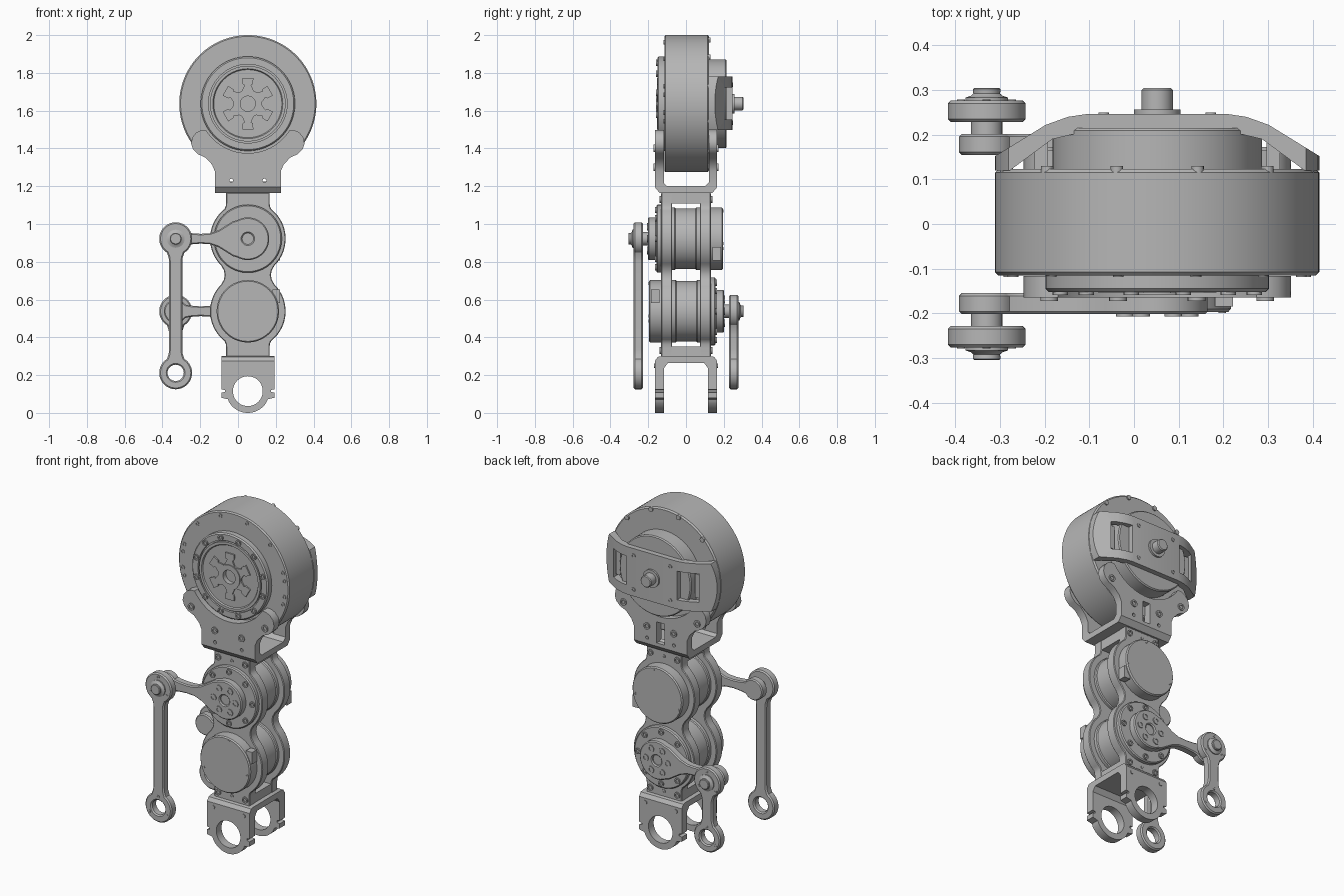
import bpy, bmesh, math
from mathutils import Vector

if "Cube" in bpy.data.objects:
    bpy.data.objects.remove(bpy.data.objects["Cube"], do_unlink=True)

CX = 0.052                      # x of the main axis; parts are laid out relative to it
TOP, MID, LOW = 1.637, 0.922, 0.538   # heights of the three motor axes
ARM = -0.382                    # offset of the side links

grey = bpy.data.materials.new("machined_grey")
grey.use_nodes = True
grey.diffuse_color = (0.47, 0.47, 0.47, 1)
grey.node_tree.nodes["Principled BSDF"].inputs["Base Color"].default_value = grey.diffuse_color


def finish(name, bm):
    """Clean a bmesh, shift it onto the main axis and make it an object."""
    bmesh.ops.remove_doubles(bm, verts=bm.verts, dist=1e-5)
    bmesh.ops.recalc_face_normals(bm, faces=bm.faces)
    bmesh.ops.translate(bm, verts=bm.verts, vec=(CX, 0, 0))
    mesh = bpy.data.meshes.new(name)
    bm.to_mesh(mesh)
    bm.free()
    mesh.materials.clear()
    mesh.materials.append(grey)
    mesh.shade_smooth()
    mesh.set_sharp_from_angle(angle=math.radians(30))
    obj = bpy.data.objects.new(name, mesh)
    bpy.context.scene.collection.objects.link(obj)
    return obj


def plate(name, loops, a, b, axis="y", bevel=0.0):
    """Extrude outlines (later loops are holes) from a to b along an axis."""
    a, b = min(a, b), max(a, b)
    curve = bpy.data.curves.new(name, "CURVE")
    curve.dimensions, curve.fill_mode = "2D", "BOTH"
    curve.extrude = (b - a) / 2 - bevel
    curve.bevel_depth, curve.offset, curve.bevel_resolution = bevel, -bevel, 0
    for loop in loops:
        spline = curve.splines.new("POLY")
        spline.points.add(len(loop) - 1)
        for p, (u, v) in zip(spline.points, loop):
            p.co = (u, v, 0, 1)
        spline.use_cyclic_u = True
    tmp = bpy.data.objects.new(name, curve)
    mesh = bpy.data.meshes.new_from_object(tmp)
    bm = bmesh.new()
    bm.from_mesh(mesh)
    for v in bm.verts:
        u, w, d = v.co.x, v.co.y, v.co.z + (a + b) / 2
        v.co = {"x": (d, u, w), "y": (u, d, w), "z": (u, w, d)}[axis]
    bpy.data.objects.remove(tmp)
    bpy.data.curves.remove(curve)
    bpy.data.meshes.remove(mesh)
    return finish(name, bm)


def lathe(name, profile, centres, seg=64):
    """Revolve (radius, y) points about y-parallel axes through (x, z) centres."""
    bm = bmesh.new()
    for cx, cz in centres:
        rings = []
        for k in range(seg):
            t = 2 * math.pi * k / seg
            rings.append([bm.verts.new((cx + r * math.cos(t), y, cz + r * math.sin(t)))
                          for r, y in profile])
        for k in range(seg):
            p, q = rings[k - 1], rings[k]
            for i in range(len(profile) - 1):
                bm.faces.new((p[i], p[i + 1], q[i + 1], q[i]))
    return finish(name, bm)


def arc(cx, cz, r, a0, a1, n=24):
    ts = [math.radians(a0 + (a1 - a0) * i / n) for i in range(n + 1)]
    return [(cx + r * math.cos(t), cz + r * math.sin(t)) for t in ts]


def circle(cx, cz, r, n=48):
    return arc(cx, cz, r, 0, 360, n)[:-1]


def rect(x0, x1, z0, z1):
    return [(x0, z0), (x1, z0), (x1, z1), (x0, z1)]


def sym(half, cx=0):
    """Close a right-hand half outline by mirroring it."""
    return half + [(2 * cx - x, z) for x, z in reversed(half)]


def around(cz, r, angles, cx=0):
    return [(cx + r * math.cos(math.radians(t)), cz + r * math.sin(math.radians(t))) for t in angles]


def bolts(name, centres, y, s, r=0.016, h=0.007):
    """Socket-head bolts standing on the surface y, facing s."""
    lathe(name, [(r, y - s * 0.003), (r, y + s * h), (r * 0.55, y + s * h),
                 (r * 0.55, y + s * 0.001), (0, y + s * 0.001)], centres, 16)


def boolean(obj, cutter, operation):
    mod = obj.modifiers.new("cut", "BOOLEAN")
    mod.object, mod.operation = cutter, operation
    bpy.context.view_layer.update()
    graph = bpy.context.evaluated_depsgraph_get()
    mesh = bpy.data.meshes.new_from_object(obj.evaluated_get(graph))
    obj.modifiers.clear()
    obj.data = mesh
    mesh.set_sharp_from_angle(angle=math.radians(30))
    bpy.data.objects.remove(cutter)


# Large top motor: stepped face, hub and housing in one turned profile
lathe("top_motor_housing", [
    (0, -.13), (.04, -.13), (.04, -.158), (.07, -.158), (.07, -.145), (.18, -.145),
    (.185, -.152), (.2, -.152), (.2, -.138), (.208, -.138), (.208, -.152), (.243, -.152),
    (.25, -.145), (.25, -.115), (.356, -.115), (.363, -.108), (.363, .115),
    (.355, .123), (0, .123)], [(0, TOP)], 128)
star = []
for k in range(6):
    t = 90 + 60 * k
    for r, d in ((.075, -24), (.1, -10), (.108, -15), (.14, -12), (.14, 12), (.108, 15), (.1, 10), (.075, 24)):
        star += around(TOP, r, [t + d])
plate("output_star", [star, circle(0, TOP, .06)], -.153, -.14)
bolts("star_bolts", around(TOP, .122, range(30, 390, 60)), -.145, -1, .012)
bolts("ring_bolts", around(TOP, .225, range(15, 375, 30)), -.152, -1, .017)
bolts("rim_bolts", around(TOP, .336, [75, 105, 45, 135, 8, 16, -8, -16, 164, 172, 188, 196]),
      -.115, -1, .012, .004)
lathe("rim_lugs", [(0, .095), (.014, .095), (.014, .13), (0, .13)],
      around(TOP, .349, range(15, 375, 30)), 16)

# Rear cover, bridge with side windows, and shaft
lathe("rear_cover", [(0, .12), (.235, .12), (.235, .209), (.229, .215), (0, .215)], [(0, TOP)], 96)
bridge = plate("rear_bridge", [sym([
    (.37, .12), (.37, .148), (.25, .222), (.2, .24), (.16, .246)]) [:10] + [
    (-.33, .12), (-.235, .19), (-.15, .21), (.15, .21), (.235, .19), (.33, .12)]],
    TOP - .14, TOP + .143, "z")
boolean(bridge, plate("trim", [circle(0, TOP, .363, 96)], 0, .4), "INTERSECT")
for s in (-1, 1):
    boolean(bridge, plate("window", [rect(*sorted((s * .165, s * .28)), TOP - .085, TOP + .085)],
                          0, .4), "DIFFERENCE")
    plate("terminal_block", [rect(*sorted((s * .245, s * .275)), TOP - .07, TOP + .07)], .12, .19)
lathe("rear_shaft", [(0, .2), (.052, .2), (.052, .257), (.035, .257), (.035, .3), (.03, .305),
                     (0, .305)], [(0, TOP)], 48)
bolts("bridge_bolts", [(x, TOP + z) for x in (-.12, .12) for z in (-.1, .1)], .246, 1, .012, .004)

# Cradle holding the top motor
cradle = sym([(.175, 1.195), (.175, 1.28), (.19, 1.315), (.225, 1.352), (.265, 1.37), (.29, 1.395),
              (.3, 1.425), (.293, 1.46), (.272, 1.485), (.245, 1.497)] + arc(0, TOP, .262, -32, -89))
holes = [circle(x, 1.23, .01, 12) for x in (-.088, .088)]
plate("cradle_front", [cradle] + holes, -.165, -.116)
plate("cradle_back", [cradle, rect(-.025, .025, 1.215, 1.34)] + holes, .121, .165)
plate("cradle_floor", [sym([(.14, 1.165), (.165, 1.195), (.125, 1.225), (.1, 1.2)])],
      -.175, .175, "x")
for s in (-1, 1):
    bolts("cradle_bolts", [(-.088, 1.3), (.088, 1.3), (-.242, 1.4), (.242, 1.4)], s * .165, s, .02)

# Double-lobed frame carrying the two smaller motors
lobes = sym([(.115, 1.165), (.115, 1.115), (.117, 1.095)] + arc(0, MID, .2, 52, -45)
            + [(.127, .755), (.122, .73), (.127, .705)] + arc(0, LOW, .2, 45, -52)
            + [(.117, .365), (.115, .345), (.115, .295)])
for s, side in ((-1, "front"), (1, "back")):
    plate("frame_" + side, [lobes], s * .074, s * .132, bevel=.004)
    bolts("frame_bolts_" + side, [(x, z) for x in (-.088, .088) for z in (1.13, .33)], s * .132, s, .018)
    bolts("frame_pins_" + side, [(0, 1.13), (0, .33)], s * .132, s, .01, .003)
plate("frame_top_block", [rect(-.13, .13, 1.108, 1.168)], -.113, .113, "x")
plate("frame_bottom_block", [rect(-.13, .13, .29, .352)], -.113, .113, "x")

# Two smaller motors, each with crank, joint and hanging link on its output side s
for side, s, z in (("front", -1, MID), ("back", 1, LOW)):
    body = [(0, .157), (.174, .157), (.18, .151), (.18, .13), (.165, .13), (.165, .06), (.16, .055),
            (.16, -.05), (.165, -.055), (.165, -.19), (.159, -.197), (0, -.197)]
    lathe("motor_" + side, [(r, s * y) for r, y in body], [(0, z)], 96)
    bolts("flange_bolts_" + side, around(z, .152, range(0, 360, 45)), s * .157, s, .017)
    bolts("cap_bolts_" + side, around(z, .148, (80, 200, 350)), -s * .197, -s, .008, .002)
    plate("connector_" + side, [rect(.13, .17, z + s * .08 - .035, z + s * .08 + .035)],
          -s * .14, -s * .185)

    upper = (arc(ARM, 0, .062, 180, 35) + [(-.305, .03), (-.25, .026), (-.2, .029), (-.155, .045),
             (-.115, .07), (-.08, .092)] + arc(0, 0, .113, 118, 0))
    outline = [(x, z + h) for x, h in upper] + [(x, z - h) for x, h in upper[-2:0:-1]]
    plate("crank_" + side, [outline, circle(0, z, .03, 24)], s * .155, s * .202, bevel=.006)
    bolts("crank_bolts_" + side, around(z, .072, range(0, 360, 60)), s * .202, s, .02, .005)
    lathe("crank_hub_" + side, [(0, s * .15), (.034, s * .15), (.034, s * .19), (0, s * .19)], [(0, z)], 24)

    pin = [(0, .16), (.035, .16), (.035, .228), (.048, .228), (.048, .283), (.036, .287),
           (.03, .292), (.031, .302), (.027, .305), (0, .305)]
    lathe("joint_pin_" + side, [(r, s * y) for r, y in pin], [(ARM, z)], 32)
    end = 0.212
    link = sym([(ARM + x, h) for x, h in arc(0, z, .087, 89, -58) + [(.037, z - .1), (.035, z - .125),
               (.035, end + .125), (.037, end + .1)] + arc(0, end, .087, 58, -89)], ARM)
    plate("link_" + side, [link, circle(ARM, end, .043, 32)], s * .228, s * .277, bevel=.007)
    for h in (z, end):
        bolts("link_bolts_" + side, around(h, .066, (90, 210, 330), ARM), s * .277, s, .009, .002)

# Forked foot with two clamp rings
foot = sym([(.14, .275), (.14, .125), (.122, .121), (.122, .111), (.14, .107), (.14, .08),
            (.105, .072)] + arc(0, .115, .115, -30, -89))
for s, side in ((-1, "front"), (1, "back")):
    plate("foot_clamp_" + side, [foot, circle(0, .115, .079)], s * .116, s * .165)
plate("foot_bridge", [sym([(.132, .3), (.15, .296), (.165, .275), (.118, .235), (.095, .265)])],
      -.14, .14, "x")
for s in (-1, 1):
    lathe("foot_side_bolts", [(0, s * .16), (.012, s * .16), (.012, s * .169), (0, s * .169)],
          [(-.1, .25), (.1, .25)], 16)
